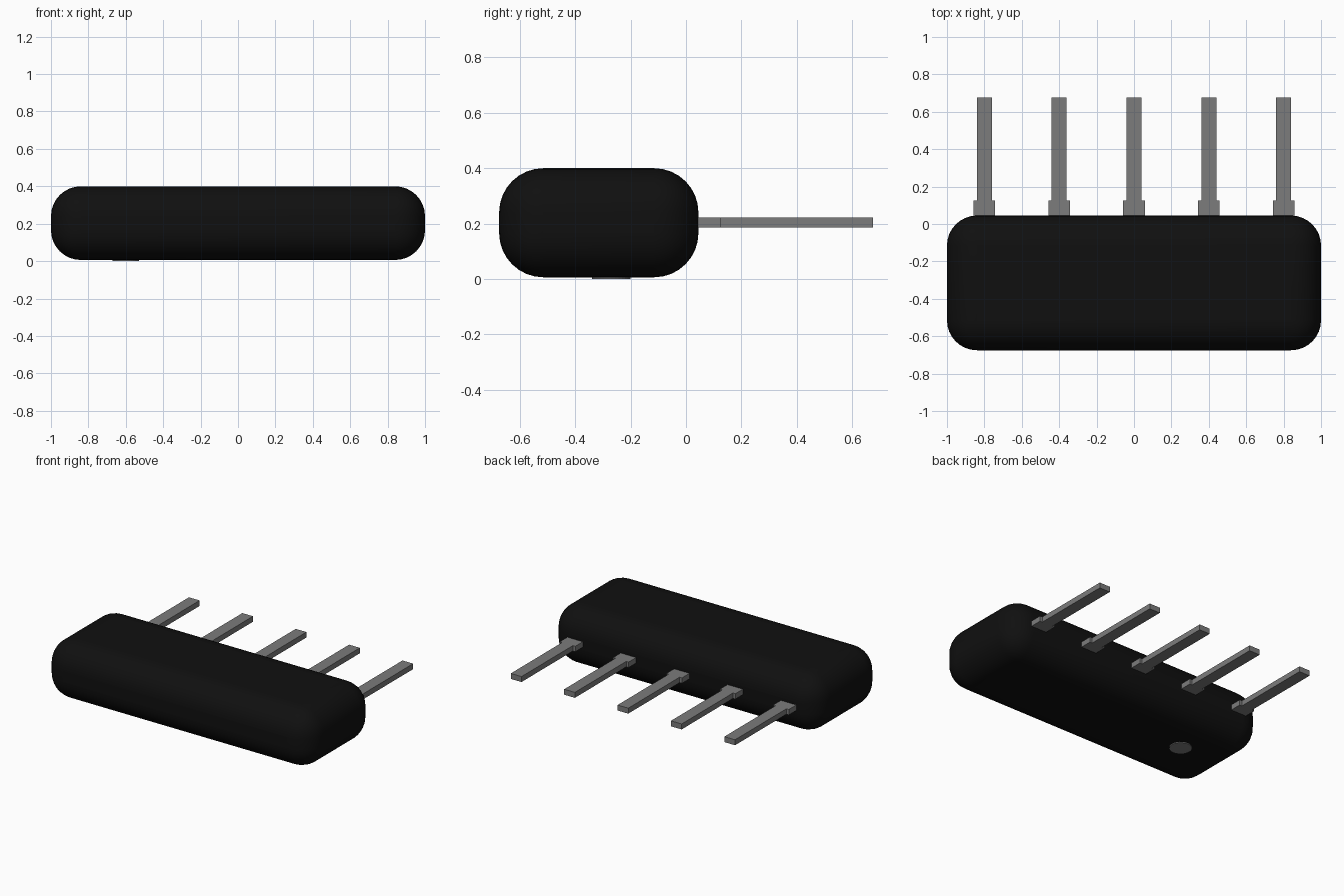
import bpy, bmesh, math

cube = bpy.data.objects.get("Cube")
if cube:
    bpy.data.objects.remove(cube, do_unlink=True)


def make_material(name, value, roughness, metallic=0.0):
    mat = bpy.data.materials.new(name)
    mat.use_nodes = True
    colour = (value, value, value, 1.0)
    mat.diffuse_color = colour
    bsdf = next(n for n in mat.node_tree.nodes if n.type == 'BSDF_PRINCIPLED')
    bsdf.inputs["Base Color"].default_value = colour
    bsdf.inputs["Roughness"].default_value = roughness
    return mat


def add_object(name, bm, mat):
    bmesh.ops.recalc_face_normals(bm, faces=bm.faces[:])
    mesh = bpy.data.meshes.new(name)
    bm.to_mesh(mesh)
    bm.free()
    mesh.materials.append(mat)
    obj = bpy.data.objects.new(name, mesh)
    bpy.context.collection.objects.link(obj)
    return obj


black = make_material("black coating", 0.005, 0.6)
grey = make_material("grey metal", 0.2, 0.5)

# Body: a box with generously rounded edges
X, Y0, Y1, Z0, Z1 = 1.0, -0.675, 0.045, 0.006, 0.4
bm = bmesh.new()
bmesh.ops.create_cube(bm, size=1.0)
for v in bm.verts:
    v.co.x *= 2 * X
    v.co.y = Y0 if v.co.y < 0 else Y1
    v.co.z = Z0 if v.co.z < 0 else Z1
body = add_object("body", bm, black)
bevel = body.modifiers.new("rounding", 'BEVEL')
bevel.width = 0.16
bevel.segments = 8
bpy.context.view_layer.objects.active = body
body.select_set(True)
bpy.ops.object.shade_smooth_by_angle(angle=math.radians(40))
body.select_set(False)

# Pins: flat stepped outline with a wide shoulder, extruded upwards
HALF = [(0.058, -0.05), (0.058, 0.125), (0.04, 0.125), (0.04, 0.675)]
OUTLINE = HALF + [(-x, y) for x, y in reversed(HALF)]
for i in range(5):
    bm = bmesh.new()
    cx = -0.8 + 0.4 * i
    face = bm.faces.new([bm.verts.new((cx + x, y, 0.185)) for x, y in OUTLINE])
    new = bmesh.ops.extrude_face_region(bm, geom=[face])["geom"]
    top = [g for g in new if isinstance(g, bmesh.types.BMVert)]
    bmesh.ops.translate(bm, verts=top, vec=(0, 0, 0.037))
    add_object(f"pin_{i + 1}", bm, grey)

# Marker dot under the body, beside the first pin's end
bm = bmesh.new()
bmesh.ops.create_cone(bm, cap_ends=True, segments=32, radius1=0.07,
                      radius2=0.07, depth=0.009)
bmesh.ops.translate(bm, verts=bm.verts[:], vec=(-0.6, -0.27, 0.0045))
add_object("marker_dot", bm, grey)
